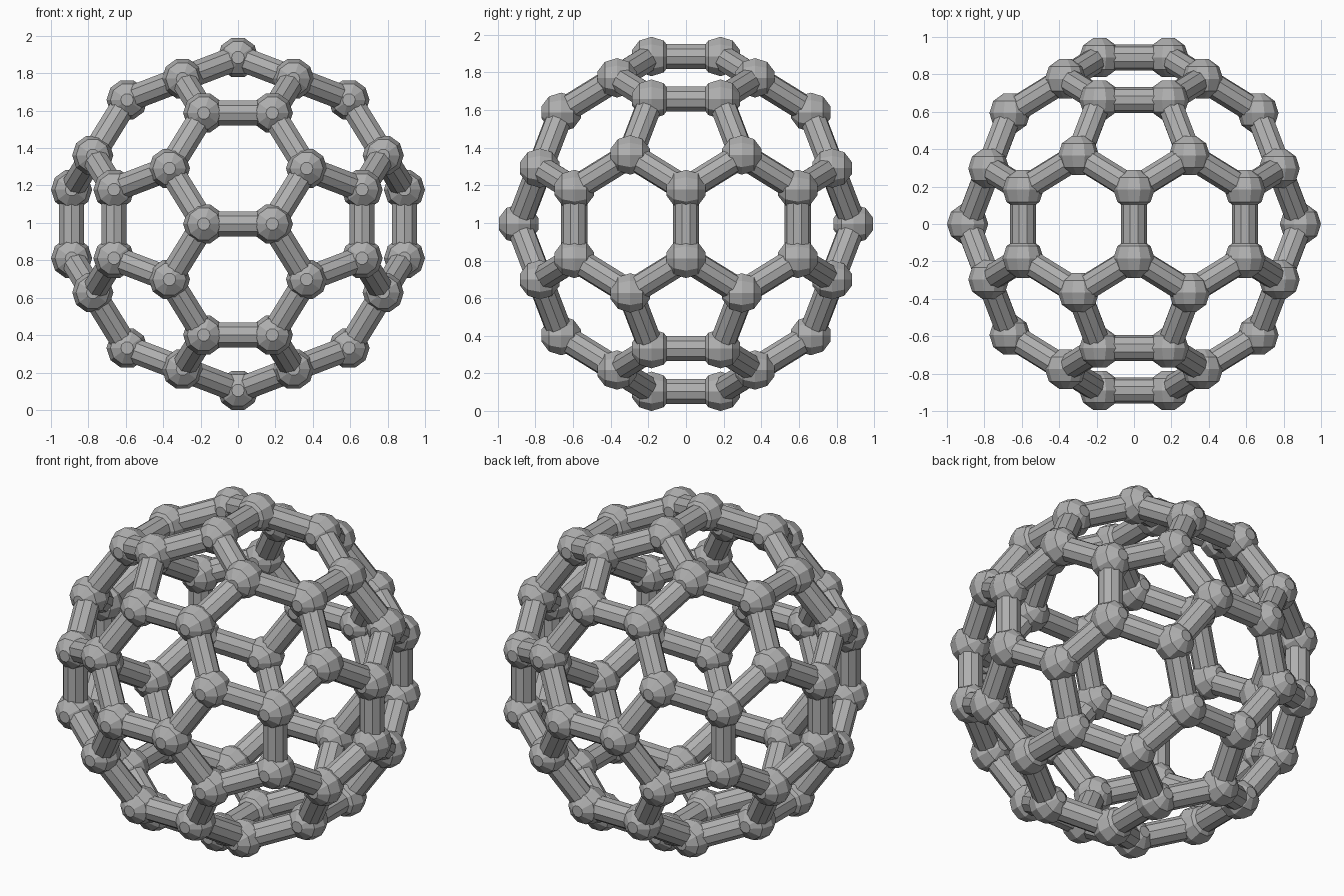
import bpy, bmesh
from math import sin, cos, pi, sqrt
from itertools import product, combinations
from mathutils import Vector, Matrix

cube = bpy.data.objects.get("Cube")
if cube:
    bpy.data.objects.remove(cube, do_unlink=True)

SIDES = 10
HALF_EDGE = 0.1833
JOINT_R = 0.11
STRUT_R = 0.07
PHI = (1 + sqrt(5)) / 2
CENTRE = Vector((0, 0, 3 * PHI * HALF_EDGE + JOINT_R * cos(pi / SIDES)))

grey = bpy.data.materials.new("plain grey")
grey.use_nodes = True
grey.diffuse_color = (0.43, 0.43, 0.43, 1)
grey.node_tree.nodes["Principled BSDF"].inputs["Base Color"].default_value = grey.diffuse_color


def frame(origin, axis):
    """Placement with local z on the axis and local x leaning to the world y axis."""
    z = axis.normalized()
    x = Vector((0, 1, 0)) - z * z.y
    x = x.normalized() if x.length > 0.01 else Vector((1, 0, 0))
    m = Matrix((x, z.cross(x), z)).transposed().to_4x4()
    m.translation = origin
    return m


def lathe(bm, profile, m):
    """Capped faceted solid from (radius, height) pairs."""
    rings = []
    for r, h in profile:
        angles = [2 * pi * i / SIDES for i in range(SIDES)]
        rings.append([bm.verts.new(m @ Vector((r * cos(a), r * sin(a), h))) for a in angles])
    for low, high in zip(rings, rings[1:]):
        for i in range(SIDES):
            j = (i + 1) % SIDES
            bm.faces.new((low[i], low[j], high[j], high[i]))
    bm.faces.new(rings[0][::-1])
    bm.faces.new(rings[-1])


def finish(bm, name):
    mesh = bpy.data.meshes.new(name)
    bm.normal_update()
    bm.to_mesh(mesh)
    bm.free()
    mesh.materials.append(grey)
    bpy.context.collection.objects.link(bpy.data.objects.new(name, mesh))


# Corners of the cage: cyclic permutations of three signed triples
corners = set()
for triple in ((0, 1, 3 * PHI), (1, 2 + PHI, 2 * PHI), (PHI, 2, 2 * PHI + 1)):
    for signs in product((1, -1), repeat=3):
        p = [s * c for s, c in zip(signs, triple)]
        for k in range(3):
            corners.add(tuple(p[k:] + p[:k]))
corners = [Vector(c) * HALF_EDGE + CENTRE for c in sorted(corners)]

# Faceted ball joints, flat at both poles
bands = SIDES // 2
polar = [pi * (i + 0.5) / bands for i in range(bands)]
ball = [(JOINT_R * sin(a), -JOINT_R * cos(a)) for a in polar]
bm = bmesh.new()
for c in corners:
    lathe(bm, ball, frame(c, Vector((0, 1, 0))))
finish(bm, "ball_joints")

# Struts between neighbouring joints
bm = bmesh.new()
for a, b in combinations(corners, 2):
    length = (b - a).length
    if length < HALF_EDGE * 2.1:
        lathe(bm, [(STRUT_R, 0), (STRUT_R, length)], frame(a, b - a))
finish(bm, "struts")
